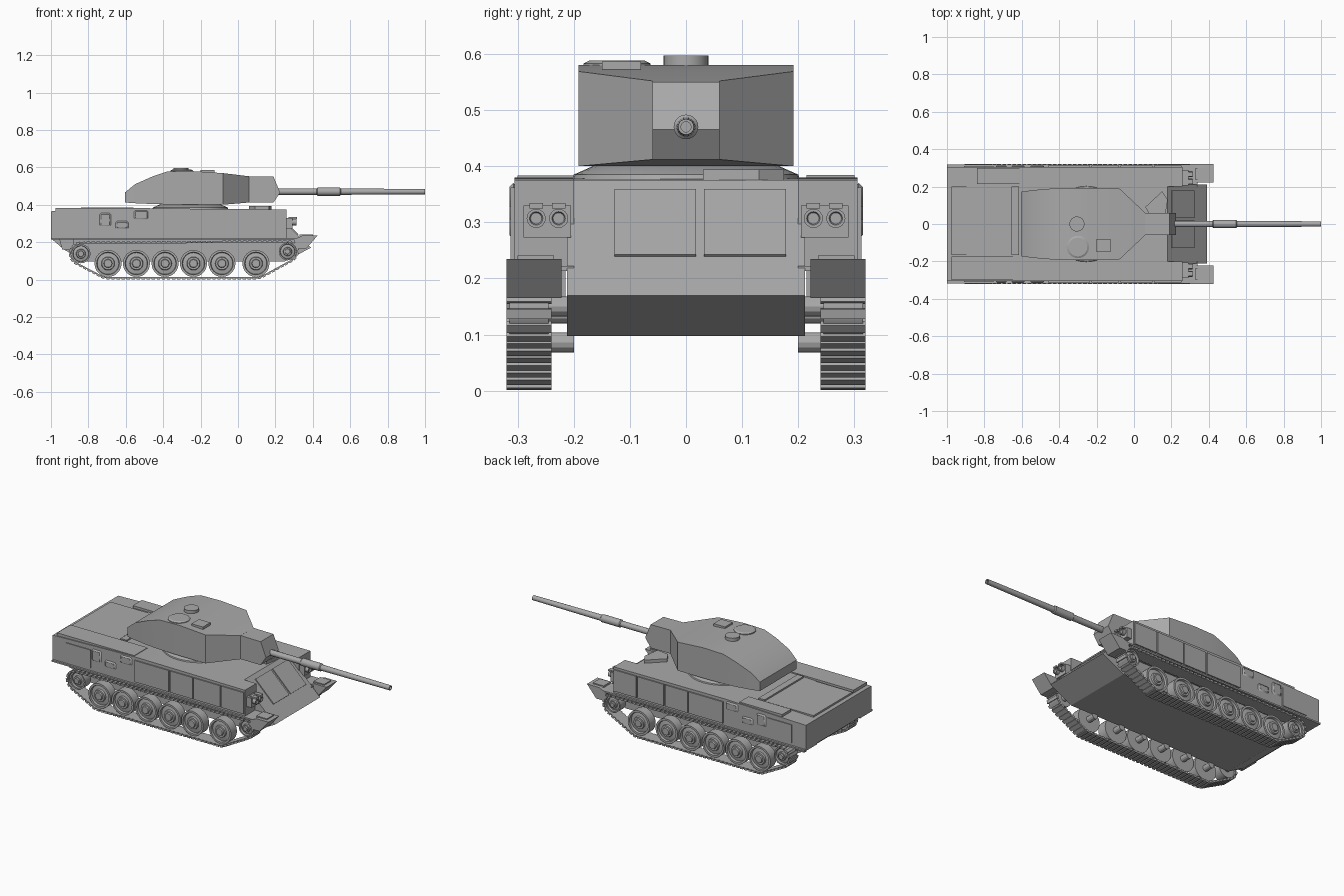
import bpy, bmesh, math
from mathutils import Vector, Matrix, geometry

cube = bpy.data.objects.get("Cube")
if cube:
    bpy.data.objects.remove(cube, do_unlink=True)

paint = bpy.data.materials.new("armour_grey")
paint.use_nodes = True
paint.diffuse_color = (0.4, 0.4, 0.4, 1)
paint.node_tree.nodes["Principled BSDF"].inputs["Base Color"].default_value = (0.4, 0.4, 0.4, 1)


def finish(name, bm, mirror=False, bevel=0):
    """Turn a bmesh into a painted object, optionally mirrored across y = 0."""
    bmesh.ops.recalc_face_normals(bm, faces=bm.faces)
    mesh = bpy.data.meshes.new(name)
    bm.to_mesh(mesh)
    bm.free()
    mesh.materials.append(paint)
    ob = bpy.data.objects.new(name, mesh)
    bpy.context.collection.objects.link(ob)
    if bevel:
        mod = ob.modifiers.new("bevel", "BEVEL")
        mod.width, mod.segments = bevel, 1
    if mirror:
        mod = ob.modifiers.new("mirror", "MIRROR")
        mod.use_axis = (False, True, False)
        mod.use_mirror_merge = False
    bpy.ops.object.select_all(action="DESELECT")
    ob.select_set(True)
    bpy.context.view_layer.objects.active = ob
    bpy.ops.object.shade_smooth_by_angle(angle=math.radians(25))
    return ob


def add_box(bm, x, y, z, matrix=Matrix()):
    centre = Vector([(a + b) / 2 for a, b in (x, y, z)])
    size = [b - a for a, b in (x, y, z)]
    m = matrix @ Matrix.Translation(centre) @ Matrix.Diagonal((*size, 1))
    bmesh.ops.create_cube(bm, size=1, matrix=m)


def box(name, x, y, z, **kw):
    bm = bmesh.new()
    add_box(bm, x, y, z)
    return finish(name, bm, **kw)


def prism(name, points, y0, y1, **kw):
    """Extrude an x-z outline from y0 to y1."""
    bm = bmesh.new()
    face = bm.faces.new([bm.verts.new((x, y0, z)) for x, z in points])
    new = bmesh.ops.extrude_face_region(bm, geom=[face])["geom"]
    bmesh.ops.translate(bm, vec=(0, y1 - y0, 0), verts=[v for v in new if isinstance(v, bmesh.types.BMVert)])
    return finish(name, bm, **kw)


def add_lathe(bm, profile, origin, axis, sides=32):
    """Revolve (radius, distance) points about an axis through origin."""
    turn = Matrix.Translation(origin) @ Vector(axis).to_track_quat("Z", "Y").to_matrix().to_4x4()
    rings = []
    for r, d in profile:
        angles = [2 * math.pi * i / sides for i in range(sides)]
        rings.append([bm.verts.new(turn @ Vector((r * math.cos(a), r * math.sin(a), d))) for a in angles])
    for a, b in zip(rings, rings[1:]):
        for i in range(sides):
            j = (i + 1) % sides
            bm.faces.new((a[i], a[j], b[j], b[i]))
    bm.faces.new(rings[0])
    bm.faces.new(rings[-1])


def lathe(name, profile, origin, axis=(0, 0, 1), sides=32, **kw):
    bm = bmesh.new()
    add_lathe(bm, profile, origin, axis, sides)
    return finish(name, bm, **kw)


# Hull: central tub with sloped nose, and a sponson over each track
prism("hull_tub", [(-1, .22), (-.93, .16), (-.82, .097), (.25, .097), (.39, .17),
                   (.18, .375), (-.47, .38), (-1, .365)], -.212, .212)
prism("sponson", [(-1, .22), (.26, .22), (.26, .375), (-.47, .38), (-1, .365)],
      .2, .306, mirror=True)
box("track_guard", (-1, .34), (.2, .318), (.213, .222), mirror=True)
prism("front_mudguard", [(.30, .215), (.345, .235), (.425, .235), (.365, .165), (.31, .165)],
      .222, .32, mirror=True)
box("mudguard_plate", (.33, .40), (.235, .3), (.23, .241), mirror=True)
prism("rear_mudguard", [(-.955, .215), (-.94, .16), (-.88, .16), (-.88, .215)],
      .215, .235, mirror=True)

# Side stowage panels
bm = bmesh.new()
for x0, x1 in ((-.46, -.235), (-.228, -.08), (-.073, .1), (.107, .255)):
    add_box(bm, (x0, x1), (.3, .313), (.235, .362))
add_box(bm, (-.91, -.75), (.3, .311), (.237, .345))
finish("side_panel", bm, mirror=True)
bm = bmesh.new()
for x0, x1, z0, z1 in ((-.74, -.68, .285, .355), (-.655, -.585, .27, .312), (-.555, -.48, .322, .37)):
    add_box(bm, (x0, x1), (.3, .315), (z0, z1))
finish("side_hatch", bm, mirror=True, bevel=.008)

# Rear deck covers
box("right_deck_cover", (-.975, -.47), (-.3, -.175), (.355, .383))
box("left_deck_cover", (-.84, -.56), (.215, .3), (.36, .384))
box("engine_cover", (-.975, -.665), (-.165, .2), (.35, .376))
box("engine_grille", (-.655, -.615), (-.165, .2), (.36, .384))

# Nose plates lying on the slope
slope = Vector((.21, 0, -.205)).normalized()
lie = Matrix.Translation((.18, 0, .375)) @ Matrix.Rotation(math.atan2(-slope.z, slope.x), 4, "Y")
bm = bmesh.new()
for y0, y1 in ((-.127, .018), (.032, .178)):
    add_box(bm, (.028, .195), (y0, y1), (-.004, .006), lie)
finish("nose_plate", bm)

# Headlamps on brackets
bm = bmesh.new()
add_box(bm, (.25, .292), (.205, .29), (.273, .33))
for y in (.227, .267):
    add_lathe(bm, [(.017, 0), (.017, .028), (.012, .028), (.01, .022)], (.285, y, .307), (1, 0, 0), 16)
    add_box(bm, (.27, .315), (y - .012, y + .012), (.325, .334))
finish("headlamp", bm, mirror=True)

# Driver hatch with periscope block
bm = bmesh.new()
outline = [(.06, .09), (.15, .175), (.18, .13), (.165, .03), (.09, .04)]
face = bm.faces.new([bm.verts.new((x, y, .37)) for x, y in outline])
top = bmesh.ops.extrude_face_region(bm, geom=[face])["geom"]
bmesh.ops.translate(bm, vec=(0, 0, .024), verts=[v for v in top if isinstance(v, bmesh.types.BMVert)])
finish("driver_hatch", bm)

# Tracks: links spaced along a belt wrapped around the end wheels
ROAD_X = (-.695, -.543, -.39, -.238, -.086, .096)
ends = [(-.84, .138, .056), (-.695, .086, .077), (.096, .086, .077), (.265, .15, .052)]
dots = [Vector((x + r * math.cos(a), z + r * math.sin(a)))
        for x, z, r in ends for a in [i * math.pi / 24 for i in range(48)]]
belt = [dots[i] for i in geometry.convex_hull_2d(dots)]
bm = bmesh.new()
inner, outer = [], []
for i, p in enumerate(belt):
    t = (belt[(i + 1) % len(belt)] - belt[i - 1]).normalized()
    n = Vector((t.y, -t.x))
    for store, d in ((inner, -.004), (outer, .003)):
        q = p + n * d
        store.append([bm.verts.new((q.x, y, q.y)) for y in (.245, .315)])
for i in range(len(belt)):
    j = (i + 1) % len(belt)
    for ring in (inner, outer):
        bm.faces.new((ring[i][0], ring[j][0], ring[j][1], ring[i][1]))
    for s in (0, 1):
        bm.faces.new((inner[i][s], inner[j][s], outer[j][s], outer[i][s]))
finish("track_belt", bm, mirror=True)

bm = bmesh.new()
segments = list(zip(belt, belt[1:] + belt[:1]))
total = sum((b - a).length for a, b in segments)
pitch = total / 96
travelled, target = 0, 0
for a, b in segments:
    length = (b - a).length
    while target < travelled + length and target < total - pitch / 2:
        p = a.lerp(b, (target - travelled) / length)
        angle = math.atan2(b.y - a.y, b.x - a.x)
        m = Matrix.Translation((p.x, 0, p.y)) @ Matrix.Rotation(-angle, 4, "Y")
        add_box(bm, (-.009, .009), (.24, .32), (-.008, .004), m)
        target += pitch
    travelled += length
finish("track_link", bm, mirror=True)

# Road wheels, sprocket and idler
rim = [(1, 0), (1, .055), (.84, .055), (.8, .042), (.5, .046), (.46, .056), (.32, .056), (.28, .064), (.1, .064)]
bm = bmesh.new()
for x in ROAD_X:
    add_lathe(bm, [(r * .072, d) for r, d in rim], (x, .25, .086), (0, 1, 0))
    add_lathe(bm, [(.018, 0), (.018, .06)], (x, .2, .086), (0, 1, 0), 12)
finish("road_wheel", bm, mirror=True)
bm = bmesh.new()
for x, z, r in (ends[0], ends[3]):
    add_lathe(bm, [(k * (r - .005), d) for k, d in rim], (x, .25, z), (0, 1, 0))
    add_lathe(bm, [(.018, 0), (.018, .06)], (x, .2, z), (0, 1, 0), 12)
finish("end_wheel", bm, mirror=True)

# Turret: cross-sections from rear to gun mantlet (x, half width, bottom, top)
lathe("turret_ring", [(.205, .37), (.2, .385), (.155, .405)], (-.255, 0, 0), sides=40)
sections = [(-.605, .172, .412, .465), (-.55, .18, .408, .51), (-.46, .188, .404, .55),
            (-.38, .192, .402, .577), (-.25, .192, .4, .58), (-.08, .192, .4, .569),
            (.06, .06, .412, .552)]
bm = bmesh.new()
rings = [[bm.verts.new((x, s * w, z)) for s, z in ((-1, lo), (1, lo), (1, hi), (-1, hi))]
         for x, w, lo, hi in sections]
for a, b in zip(rings, rings[1:]):
    for i in range(4):
        bm.faces.new((a[i], a[i - 1], b[i - 1], b[i]))
bm.faces.new(rings[0])
bm.faces.new(rings[-1])
finish("turret", bm)
prism("mantlet", [(.04, .412), (.19, .412), (.225, .465), (.19, .55), (.04, .552)], -.06, .06)

# Gun barrel with bore evacuator
lathe("gun_barrel", [(.017, .19), (.017, .42), (.022, .425), (.022, .545), (.017, .55),
                     (.014, 1), (.009, 1), (.009, .96)], (0, 0, .47), (1, 0, 0), 20)

# Roof fittings
lathe("cupola", [(.04, .56), (.04, .597)], (-.305, 0, 0))
lathe("roof_hatch", [(.06, .57), (.06, .583), (.05, .588)], (-.3, -.123, 0))
box("roof_sight", (-.2, -.125), (-.15, -.08), (.56, .587))
